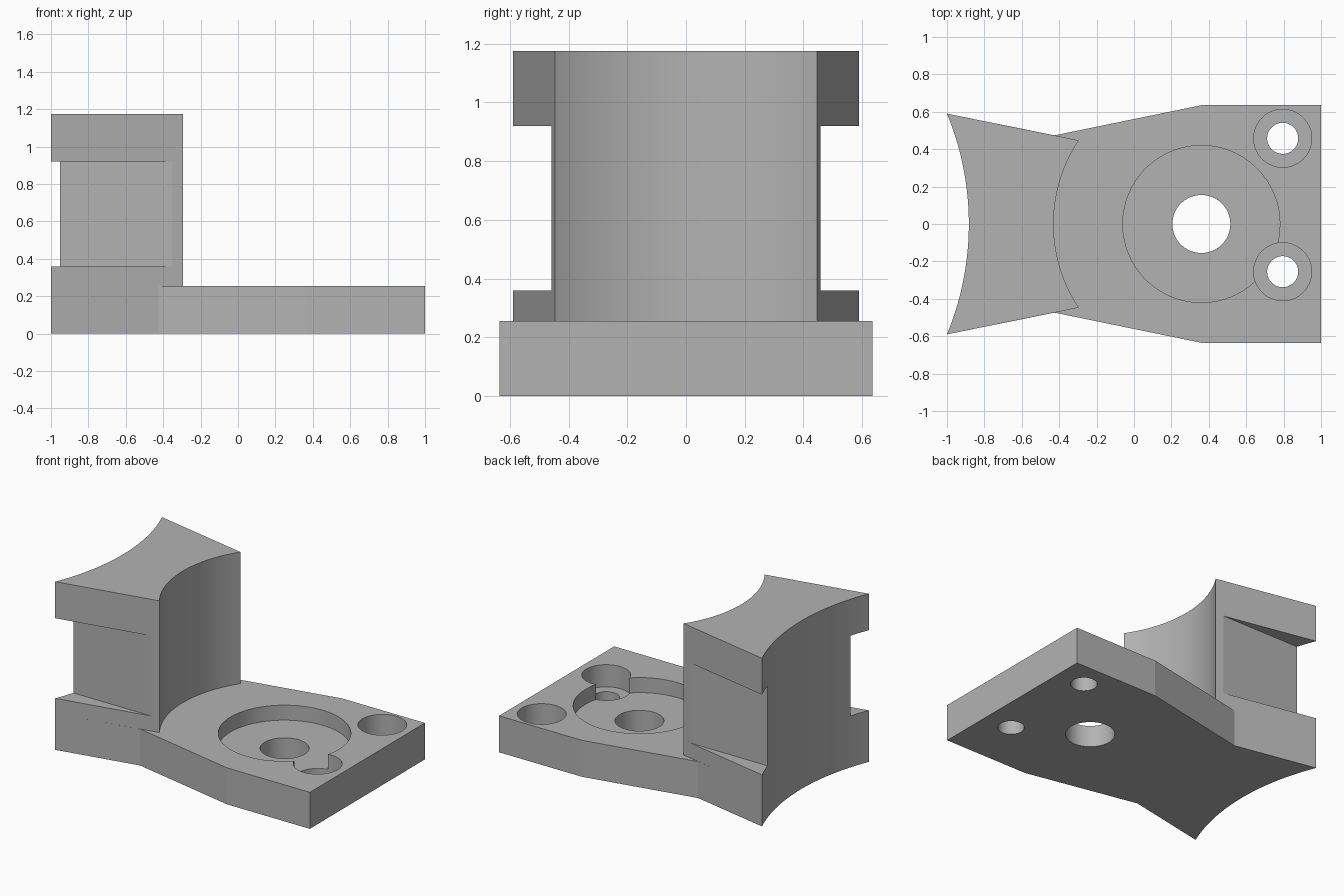
import bpy, bmesh, math

if "Cube" in bpy.data.objects:
    bpy.data.objects.remove(bpy.data.objects["Cube"])

grey = bpy.data.materials.new("plain grey")
grey.use_nodes = True
colour = (0.45, 0.45, 0.45, 1)
grey.diffuse_color = colour
grey.node_tree.nodes["Principled BSDF"].inputs["Base Color"].default_value = colour


def prism(name, outline, z0, z1):
    """Extrude a flat outline between two heights."""
    bm = bmesh.new()
    face = bm.faces.new([bm.verts.new((x, y, z0)) for x, y in outline])
    top = bmesh.ops.extrude_face_region(bm, geom=[face])["geom"]
    verts = [v for v in top if isinstance(v, bmesh.types.BMVert)]
    bmesh.ops.translate(bm, verts=verts, vec=(0, 0, z1 - z0))
    bmesh.ops.recalc_face_normals(bm, faces=bm.faces)
    mesh = bpy.data.meshes.new(name)
    bm.to_mesh(mesh)
    bm.free()
    mesh.materials.append(grey)
    obj = bpy.data.objects.new(name, mesh)
    bpy.context.collection.objects.link(obj)
    return obj


def arc(x_end, x_mid, half, n=40):
    """Shallow circular arc from -half to +half in y."""
    sag = x_mid - x_end
    r = (half ** 2 + sag ** 2) / (2 * abs(sag))
    a = math.asin(half / r)
    side = math.copysign(1, sag)
    angles = [a * (2 * i / n - 1) for i in range(n + 1)]
    return [(x_mid - side * r * (1 - math.cos(t)), r * math.sin(t)) for t in angles]


def circle(x, y, r, n=64):
    return [(x + r * math.cos(2 * math.pi * i / n),
             y + r * math.sin(2 * math.pi * i / n)) for i in range(n)]


def cut(target, outline, z0, z1):
    tool = prism("cutter", outline, z0, z1)
    tool.hide_render = True
    mod = target.modifiers.new("cut", "BOOLEAN")
    mod.operation = "DIFFERENCE"
    mod.solver = "EXACT"
    mod.object = tool
    bpy.context.view_layer.objects.active = target
    bpy.ops.object.modifier_apply(modifier=mod.name)
    bpy.data.objects.remove(tool)


# Base plate with a concave end
plate_top = 0.255
back = arc(-1, -0.883, 0.59)
base = prism("base_plate", back + [(-0.425, 0.474), (0.36, 0.635), (1, 0.635),
                                   (1, -0.635), (0.36, -0.635), (-0.425, -0.474)],
             0, plate_top)

# Recesses and through holes: x, y, recess radius, recess depth, hole radius
for x, y, r, depth, hole in ((0.36, 0, 0.42, 0.105, 0.155),
                             (0.795, 0.458, 0.155, 0.155, 0.083),
                             (0.795, -0.255, 0.155, 0.155, 0.083)):
    cut(base, circle(x, y, r), plate_top - depth, 1)
    cut(base, circle(x, y, hole), -1, 1)

# Upright block, concave on both ends
front = arc(-0.295, -0.43, 0.447)
upright = prism("upright_block", back + front[::-1], plate_top, 1.175)

# Side notches
for s in (-1, 1):
    cut(upright, [(-1.2, s * 0.458), (0, s * 0.458), (0, s * 0.8), (-1.2, s * 0.8)],
        0.36, 0.92)

# Smooth curved walls, sharp edges
for obj in (base, upright):
    bpy.ops.object.select_all(action="DESELECT")
    obj.select_set(True)
    bpy.context.view_layer.objects.active = obj
    bpy.ops.object.shade_smooth_by_angle(angle=math.radians(11))
